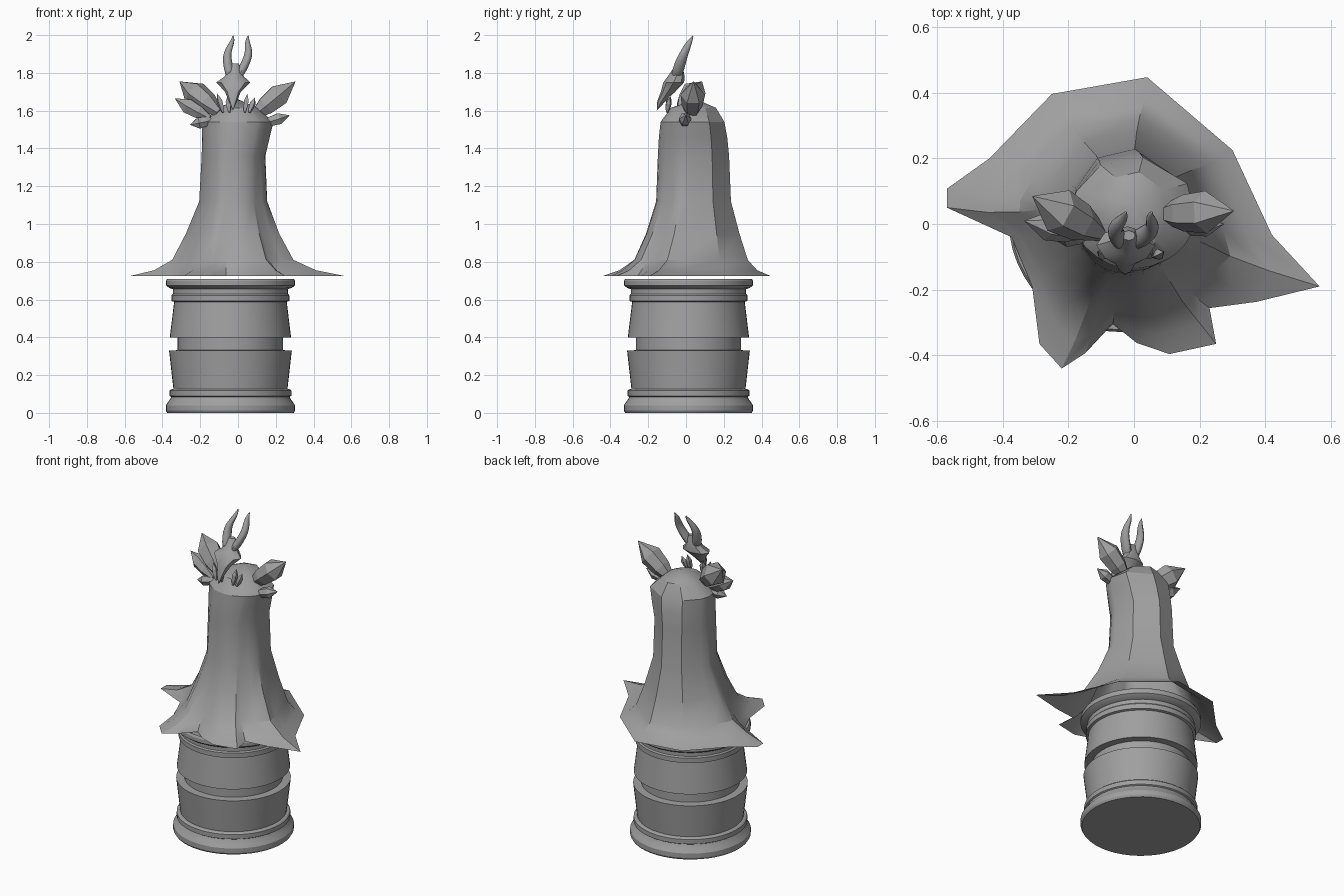
import bpy, bmesh
from math import cos, sin, pi, atan2, hypot
from mathutils import Vector

cube = bpy.data.objects.get("Cube")
if cube:
    bpy.data.objects.remove(cube, do_unlink=True)

stone = bpy.data.materials.new("grey_stone")
stone.use_nodes = True
stone.diffuse_color = (0.35, 0.35, 0.35, 1)
bsdf = stone.node_tree.nodes["Principled BSDF"]
bsdf.inputs["Base Color"].default_value = (0.35, 0.35, 0.35, 1)
bsdf.inputs["Roughness"].default_value = 0.7


def loft(name, rings, cap=True, smooth=30, subdivide=0):
    """Skin counter-clockwise rings of points, listed from bottom to top."""
    bm = bmesh.new()
    rows = [[bm.verts.new(p) for p in ring] for ring in rings]
    n = len(rows[0])
    for low, high in zip(rows, rows[1:]):
        for i in range(n):
            j = (i + 1) % n
            bm.faces.new((low[i], low[j], high[j], high[i]))
    if cap:
        bm.faces.new(rows[0][::-1])
        bm.faces.new(rows[-1])
    bmesh.ops.remove_doubles(bm, verts=bm.verts, dist=0.0005)
    mesh = bpy.data.meshes.new(name)
    bm.to_mesh(mesh)
    bm.free()
    mesh.materials.append(stone)
    obj = bpy.data.objects.new(name, mesh)
    bpy.context.collection.objects.link(obj)
    if subdivide:
        obj.modifiers.new("rounding", 'SUBSURF').levels = subdivide
        obj.modifiers["rounding"].render_levels = subdivide
    if smooth:
        bpy.ops.object.select_all(action='DESELECT')
        obj.select_set(True)
        bpy.context.view_layer.objects.active = obj
        bpy.ops.object.shade_smooth_by_angle(angle=smooth * pi / 180)
    return obj


def ellipse(x, y, z, rx, ry, n):
    return [(x + rx * cos(2 * pi * i / n), y + ry * sin(2 * pi * i / n), z)
            for i in range(n)]


# Turned pedestal: plinth, lower drum, recessed band, upper drum, cornice
pedestal = [(.335, 0), (.342, .012), (.342, .04), (.332, .055), (.318, .075),
            (.314, .085), (.322, .09), (.322, .118), (.314, .125), (.302, .127),
            (.325, .33), (.279, .332), (.279, .398), (.321, .4), (.298, .588),
            (.312, .592), (.312, .622), (.305, .63), (.305, .655), (.325, .662),
            (.342, .675), (.342, .698), (.335, .71)]
loft("pedestal", [ellipse(-.04, .013, z, r, r, 48) for r, z in pedestal])

# Ragged hem of the cloak
hem = [(-.57, .107), (-.44, .2), (-.25, .396), (.04, .447), (.3, .225),
       (.42, -.033), (.565, -.19), (.373, -.237), (.23, -.256), (.25, -.365),
       (.108, -.396), (.008, -.362), (-.065, -.304), (-.148, -.393),
       (-.22, -.44), (-.288, -.365), (-.31, -.19), (-.373, -.04), (-.57, .05)][::-1]
# Cloak levels: height, centre, radii, and how strongly the hem folds show
levels = [(.755, -.02, .02, .36, .36, .5), (.81, -.025, .025, .295, .305, .22),
          (.95, -.025, .035, .235, .25, .12), (1.12, -.022, .04, .177, .2, .05),
          (1.36, -.022, .04, .168, .19, .02), (1.46, -.01, .038, .18, .182, 0),
          (1.54, 0, .035, .19, .17, 0), (1.615, 0, .04, .105, .12, 0),
          (1.66, 0, .055, 0, 0, 0)]
cloak = [[(x, y, .725) for x, y in hem]]
for z, cx, cy, rx, ry, fold in levels:
    ring = []
    for x, y in hem:
        a = atan2(y - .03, x + .02)
        swell = fold * (hypot(x + .02, y - .03) - .42)
        ring.append((cx + (rx + swell) * cos(a) if rx else cx,
                     cy + (ry + swell) * sin(a) if ry else cy, z))
    cloak.append(ring)
loft("cloak", cloak, cap=False, smooth=28)


def crystal(name, base, tip, radius, sides=6, flat=1.0):
    """Pointed shard with a faceted shaft, wider towards the tip."""
    base, tip = Vector(base), Vector(tip)
    turn = (tip - base).to_track_quat('Z', 'Y')
    rings = []
    for t, r in ((0, .35), (.3, .85), (.62, 1), (1, 0)):
        ring = ellipse(0, 0, 0, r * radius, r * radius * flat, sides)
        rings.append([base.lerp(tip, t) + turn @ Vector(p) for p in ring])
    loft(name, rings, smooth=0)


# Crystals on the shoulders of the crown
crystal("left_large_crystal", (.08, .03, 1.57), (.305, .04, 1.755), .065)
crystal("left_small_crystal", (.13, -.01, 1.53), (.275, 0, 1.575), .034)
crystal("right_large_crystal", (-.1, -.03, 1.59), (-.31, .085, 1.755), .07)
crystal("right_middle_crystal", (-.15, -.03, 1.56), (-.335, .01, 1.665), .045)
crystal("right_small_crystal", (-.13, -.03, 1.55), (-.255, -.04, 1.525), .034)

# Little shards across the brow
for i, (x, z, lean) in enumerate([(-.08, 1.69, -.03), (-.045, 1.68, -.01),
                                  (.035, 1.69, .015), (.06, 1.67, .03)]):
    crystal(f"brow_shard_{i + 1}", (x, -.1, 1.59), (x + lean, -.085, z), .017, 4)

# Pointed shield below the horns
shield = [(-.027, -.155, 1.6, 0, 0), (-.027, -.13, 1.65, .022, .022),
          (-.027, -.095, 1.7, .042, .038), (-.025, -.065, 1.75, .09, .055),
          (-.02, -.052, 1.78, .052, .045), (-.018, -.045, 1.81, .04, .032),
          (-.016, -.035, 1.85, .02, .015)]
loft("horn_shield", [ellipse(*s, 8) for s in shield], smooth=40)

# Pair of curling horns: height, side offset, depth, radius
horn = [(1.77, .018, -.055, .026), (1.82, .036, -.04, .029), (1.87, .053, -.025, .026),
        (1.91, .057, -.008, .022), (1.945, .046, .008, .018),
        (1.975, .038, .024, .011), (2.0, .04, .038, .002)]
for side, name in ((1, "left_horn"), (-1, "right_horn")):
    rings = [ellipse(-.02 + (z - 1.77) * .15 + side * dx, y, z, r, r * 1.2, 8)
             for z, dx, y, r in horn]
    loft(name, rings, smooth=50, subdivide=1)
